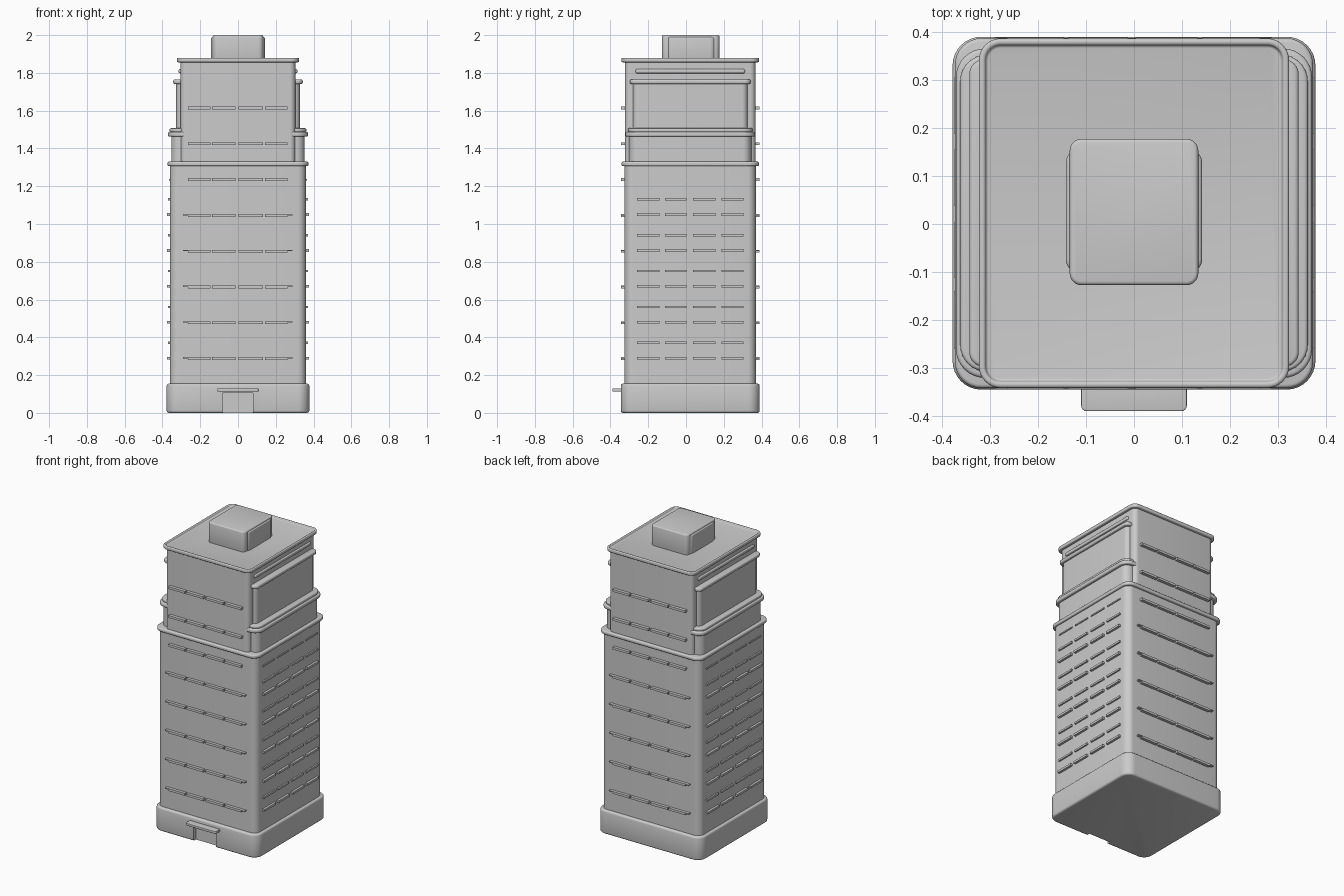
import bpy, bmesh

if "Cube" in bpy.data.objects:
    bpy.data.objects.remove(bpy.data.objects["Cube"])

CY = 0.0225  # tower centre in y (the canopy offsets it from the origin)


def smooth(ob):
    bpy.ops.object.select_all(action='DESELECT')
    ob.select_set(True)
    bpy.context.view_layer.objects.active = ob
    bpy.ops.object.shade_smooth_by_angle(angle=0.6)


def apply_mod(ob, mod):
    bpy.context.view_layer.objects.active = ob
    bpy.ops.object.modifier_apply(modifier=mod.name)


def slab(name, hx, hy, z0, z1, r, rim=0.0, cy=CY, recess=None):
    """Box with rounded vertical corners, soft rims and optional sunken top."""
    bm = bmesh.new()
    bmesh.ops.create_cube(bm, size=1)
    for v in bm.verts:
        v.co = (v.co.x * 2 * hx, v.co.y * 2 * hy + cy, z0 + (v.co.z + 0.5) * (z1 - z0))
    edges = [e for e in bm.edges if abs(e.verts[0].co.z - e.verts[1].co.z) > 1e-5]
    bmesh.ops.bevel(bm, geom=edges, offset=r, segments=8, profile=0.5, affect='EDGES')
    if recess:
        width, depth = recess
        top = [f for f in bm.faces if f.normal.z > 0.9]
        bmesh.ops.inset_region(bm, faces=top, thickness=width)
        res = bmesh.ops.extrude_discrete_faces(bm, faces=top)
        bmesh.ops.translate(bm, verts=res['faces'][0].verts, vec=(0, 0, -depth))
    me = bpy.data.meshes.new(name)
    bm.to_mesh(me)
    bm.free()
    ob = bpy.data.objects.new(name, me)
    bpy.context.collection.objects.link(ob)
    if rim:
        mod = ob.modifiers.new("rim", 'BEVEL')
        mod.width, mod.segments = rim, 3
        mod.limit_method, mod.angle_limit = 'ANGLE', 1.0
        apply_mod(ob, mod)
    smooth(ob)
    return ob


def bars(name, boxes):
    """One mesh made of many small boxes given as (x0, x1, y0, y1, z0, z1)."""
    bm = bmesh.new()
    for x0, x1, y0, y1, z0, z1 in boxes:
        for v in bmesh.ops.create_cube(bm, size=1)['verts']:
            v.co = (x0 + (v.co.x + .5) * (x1 - x0), y0 + (v.co.y + .5) * (y1 - y0),
                    z0 + (v.co.z + .5) * (z1 - z0))
    me = bpy.data.meshes.new(name)
    bm.to_mesh(me)
    bm.free()
    ob = bpy.data.objects.new(name, me)
    bpy.context.collection.objects.link(ob)
    return ob


# Plinth with the entrance notch
plinth = slab("plinth", 0.378, 0.3675, 0, 0.155, 0.06, 0.012)
cutter = bars("door_cutter", [(-0.083, 0.08, -0.42, -0.318, -0.05, 0.105)])
cutter.hide_render = True
mod = plinth.modifiers.new("door", 'BOOLEAN')
mod.operation, mod.solver, mod.object = 'DIFFERENCE', 'EXACT', cutter
apply_mod(plinth, mod)
bpy.data.objects.remove(cutter)
smooth(plinth)
slab("entrance_canopy", 0.11, 0.04, 0.113, 0.129, 0.012, 0.003, cy=-0.35)

# Main shaft and its cornice
slab("main_shaft", 0.36, 0.3475, 0.14, 1.315, 0.045)
slab("main_cornice", 0.373, 0.3645, 1.306, 1.33, 0.055, 0.008)

# Upper core, roof rim and penthouse
slab("upper_core", 0.304, 0.346, 1.32, 1.866, 0.03)
slab("roof_rim", 0.323, 0.364, 1.856, 1.88, 0.045, 0.006, recess=(0.014, 0.012))
slab("penthouse", 0.134, 0.1525, 1.86, 2.0, 0.025, 0.008, cy=0.025)
slab("penthouse_sides", 0.142, 0.13, 1.86, 1.99, 0.03, 0.008, cy=0.027)

# Stepped side wings, running through the core to both sides
slab("lower_wing", 0.353, 0.323, 1.32, 1.47, 0.045)
slab("lower_wing_cornice", 0.371, 0.343, 1.462, 1.488, 0.06, 0.008)
slab("lower_wing_cap", 0.362, 0.33, 1.486, 1.507, 0.055, 0.007)
slab("upper_wing", 0.327, 0.304, 1.49, 1.75, 0.03)
slab("upper_wing_cornice", 0.343, 0.32, 1.741, 1.765, 0.03, 0.008)
slab("upper_wing_band", 0.314, 0.289, 1.798, 1.82, 0.009, 0.006)

# Window ledges on front and back
main_rows = [0.29 + 0.19 * i for i in range(5)]
boxes = []
for i in range(8):
    z = 0.288 + 0.1895 * i
    for a, b in ((-0.265, -0.146), (-0.137, -0.012), (0.003, 0.132), (0.142, 0.262)):
        boxes.append((a, b, -0.344, -0.31, z - 0.008, z + 0.007))
        boxes.append((a, b, 0.355, 0.389, z - 0.008, z + 0.007))
    if i < 5:  # thin end pieces on the lower floors
        for a, b in ((-0.29, -0.26), (0.26, 0.288)):
            boxes.append((a, b, -0.344, -0.31, z, z + 0.007))
            boxes.append((a, b, 0.355, 0.389, z, z + 0.007))
bars("front_and_back_ledges", boxes)

# Window ledges on both sides, deep rows alternating with shallow rows
segs = ((-0.26, -0.14), (-0.112, 0.003), (0.038, 0.155), (0.187, 0.305))
boxes = []
for s in (-1, 1):
    for z in main_rows:
        for a, b in segs:
            for d, zz, t in ((0.375, z, 0.007), (0.37, z + 0.081, 0.006)):
                x0, x1 = sorted((s * 0.345, s * d))
                boxes.append((x0, x1, a, b, zz - t, zz + t))
    for a, b in segs:
        x0, x1 = sorted((s * 0.345, s * 0.366))
        boxes.append((x0, x1, a, b, 1.231, 1.239))
bars("side_ledges", boxes)
